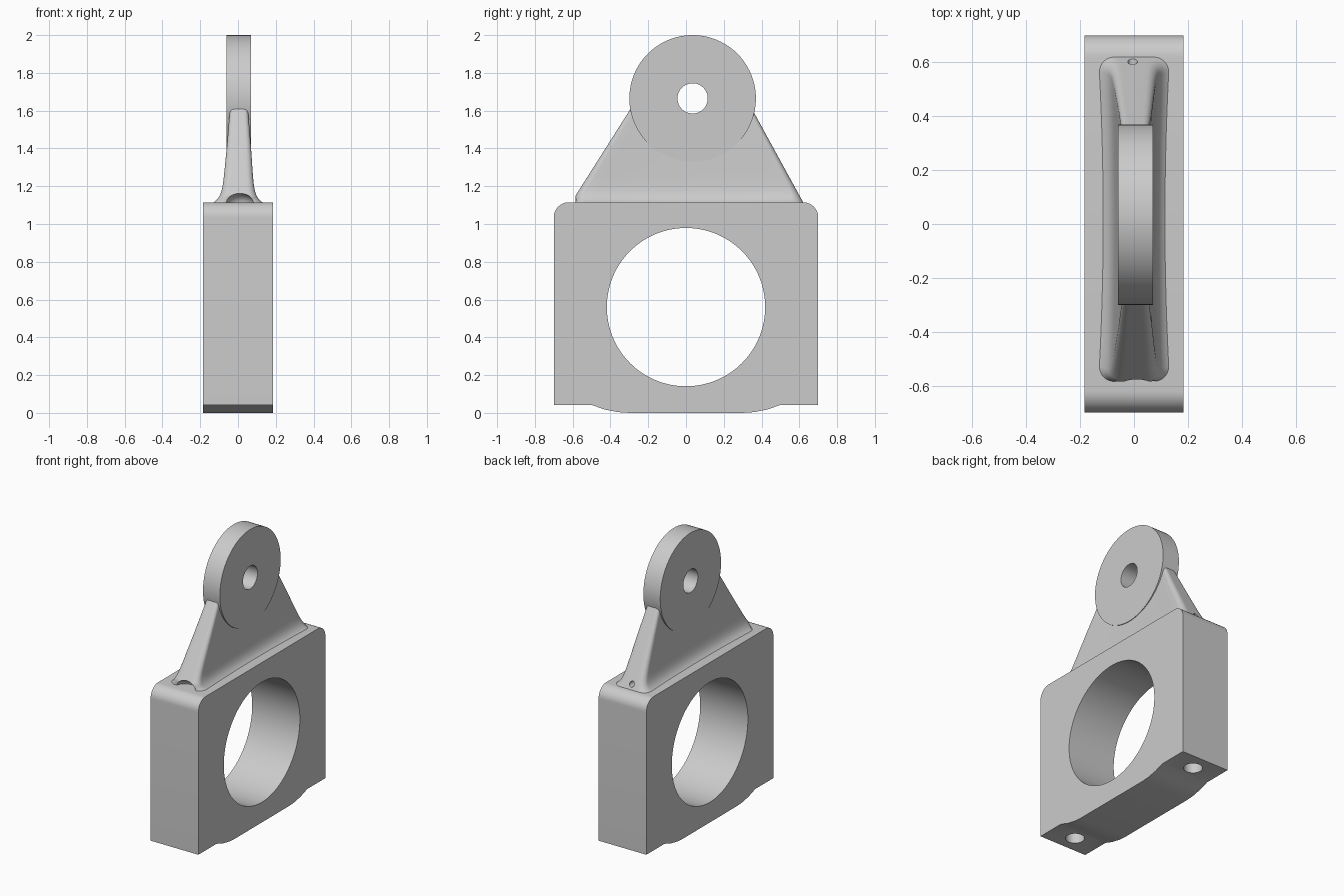
import bpy, bmesh, math
from mathutils import Matrix, Vector

cube = bpy.data.objects.get("Cube")
if cube:
    bpy.data.objects.remove(cube, do_unlink=True)

grey = bpy.data.materials.new("plain grey")
grey.use_nodes = True
grey.diffuse_color = (0.6, 0.6, 0.6, 1)
grey.node_tree.nodes["Principled BSDF"].inputs["Base Color"].default_value = (0.6, 0.6, 0.6, 1)


def make(name, bm):
    bmesh.ops.recalc_face_normals(bm, faces=bm.faces)
    mesh = bpy.data.meshes.new(name)
    bm.to_mesh(mesh)
    bm.free()
    mesh.materials.append(grey)
    obj = bpy.data.objects.new(name, mesh)
    bpy.context.collection.objects.link(obj)
    return obj


def cylinder(name, centre, radius, length, axis, segments=96):
    bm = bmesh.new()
    turn = Vector((0, 0, 1)).rotation_difference(Vector(axis)).to_matrix().to_4x4()
    bmesh.ops.create_cone(bm, cap_ends=True, segments=segments, radius1=radius,
                          radius2=radius, depth=length,
                          matrix=Matrix.Translation(centre) @ turn)
    return make(name, bm)


def activate(obj):
    bpy.ops.object.select_all(action='DESELECT')
    obj.select_set(True)
    bpy.context.view_layer.objects.active = obj


def cut(obj, *cutters):
    activate(obj)
    for cutter in cutters:
        mod = obj.modifiers.new("cut", 'BOOLEAN')
        mod.operation = 'DIFFERENCE'
        mod.solver = 'EXACT'
        mod.object = cutter
        bpy.ops.object.modifier_apply(modifier=mod.name)
        bpy.data.objects.remove(cutter, do_unlink=True)


def smooth(obj, degrees=30):
    activate(obj)
    bpy.ops.object.shade_smooth_by_angle(angle=math.radians(degrees))


X, Y, Z = (1, 0, 0), (0, 1, 0), (0, 0, 1)
TOP = 1.115
EYE = (0.005, 0.035, 1.665)

# Housing block: half outline mirrored, then extruded across x
half = [(0.3, 0), (0.36, 0.004), (0.43, 0.018), (0.5, 0.042), (0.7, 0.042)]
for i in range(13):
    a = math.radians(90 * i / 12)
    half.append((0.62 + 0.08 * math.cos(a), TOP - 0.08 + 0.08 * math.sin(a)))
outline = half + [(-y, z) for y, z in reversed(half)]
bm = bmesh.new()
face = bm.faces.new([bm.verts.new((-0.184, y, z)) for y, z in outline])
side = bmesh.ops.extrude_face_region(bm, geom=[face])
bmesh.ops.translate(bm, vec=(0.368, 0, 0),
                    verts=[v for v in side["geom"] if isinstance(v, bmesh.types.BMVert)])
block = make("housing_block", bm)
cut(block,
    cylinder("bore_cutter", (0, 0, 0.56), 0.419, 1, X, 128),
    cylinder("front_bolt_cutter", (0, -0.58, 0.15), 0.06, 0.5, Z, 48),
    cylinder("back_bolt_cutter", (0, 0.58, 0.15), 0.06, 0.5, Z, 48))
smooth(block)

# Lifting eye disc
disc = cylinder("eye_disc", EYE, 0.335, 0.13, X)
cut(disc, cylinder("eye_hole_cutter", EYE, 0.08, 1, X, 64))
smooth(disc)


def web_section(z):
    """Rounded rectangle, waisted along its length and flared at the foot."""
    rise = 1.65 - z
    w = 0.045 + 0.083 * rise + 0.05 * math.exp(-(z - 1.11) / 0.03)
    y0 = max(-0.268 - 0.634 * rise, -0.585)
    y1 = 0.327 + 0.548 * rise
    mid, length = (y0 + y1) / 2, (y1 - y0) / 2
    r = 0.45 * w
    arcs = []
    for k, (sx, sy) in enumerate([(1, 1), (-1, 1), (-1, -1), (1, -1)]):
        arc = []
        for i in range(8):
            a = math.radians(90 * (k + i / 7))
            arc.append((sx * (w - r) + r * math.cos(a), sy * (length - r) + r * math.sin(a)))
        arcs.append(arc)
    ring = []
    for k, arc in enumerate(arcs):
        ring += arc
        (ax, ay), (bx, by) = arc[-1], arcs[(k + 1) % 4][0]
        steps = 16 if k % 2 else 6
        ring += [(ax + (bx - ax) * i / steps, ay + (by - ay) * i / steps)
                 for i in range(1, steps)]
    return [(0.005 * min(1, 3 * (z - 1.1)) + x * (0.87 + 0.13 * (y / length) ** 2), mid + y, z)
            for x, y in ring]


# Flared web joining the eye to the block
bm = bmesh.new()
levels = 28
rings = [[bm.verts.new(p) for p in web_section(1.105 + 0.545 * (i / levels) ** 1.8)]
         for i in range(levels + 1)]
count = len(rings[0])
for low, high in zip(rings, rings[1:]):
    for i in range(count):
        j = (i + 1) % count
        bm.faces.new((low[i], low[j], high[j], high[i]))
bm.faces.new(rings[0])
bm.faces.new(rings[-1])
web = make("flared_web", bm)

# Arched notch at the front foot, small drain hole at the back
bm = bmesh.new()
bmesh.ops.create_uvsphere(bm, u_segments=32, v_segments=16, radius=1,
                          matrix=Matrix.Translation((0.01, -0.6, 1.105))
                          @ Matrix.Diagonal((0.075, 0.075, 0.06, 1)))
notch = make("notch_cutter", bm)
cut(web,
    cylinder("eye_clearance_cutter", EYE, 0.31, 1, X),
    notch,
    cylinder("drain_cutter", (-0.005, 0.6, 1.147), 0.018, 0.1, Y, 24))
smooth(web, 40)
